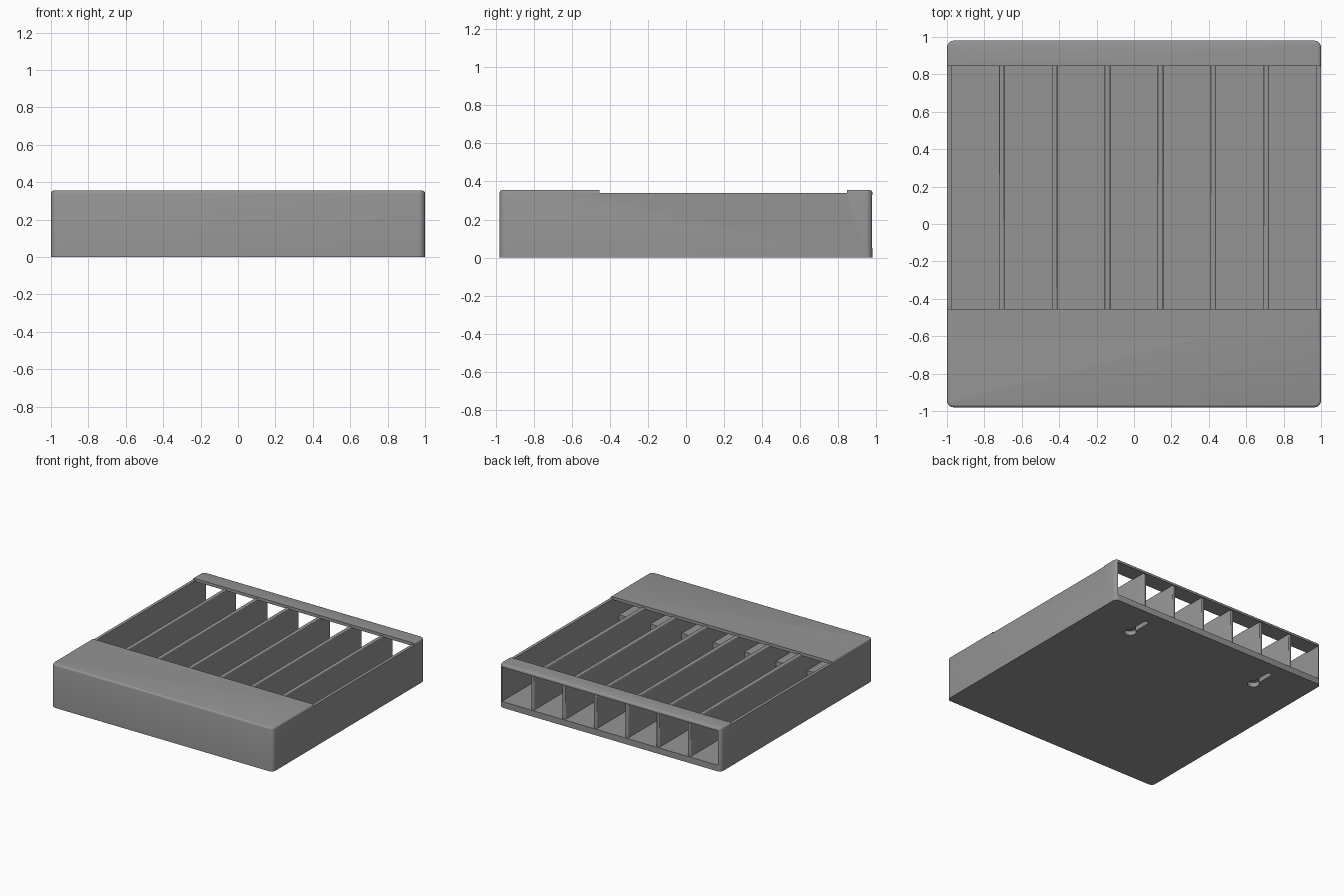
import bpy, bmesh, math

if "Cube" in bpy.data.objects:
    bpy.data.objects.remove(bpy.data.objects["Cube"])

W, D, H = 1.0, 0.98, 0.355      # half width, half depth, height
FLOOR = 0.05                    # floor thickness
WALL_TOP = 0.34                 # top of side walls and dividers in the open area
OPEN_FRONT, OPEN_BACK = -0.455, 0.845
WALL = 0.025

grey = bpy.data.materials.new("plain grey")
grey.diffuse_color = (0.3, 0.3, 0.3, 1)
grey.use_nodes = True
grey.node_tree.nodes["Principled BSDF"].inputs["Base Color"].default_value = grey.diffuse_color


def finish(bm, name):
    bmesh.ops.recalc_face_normals(bm, faces=bm.faces)
    me = bpy.data.meshes.new(name)
    bm.to_mesh(me)
    bm.free()
    ob = bpy.data.objects.new(name, me)
    bpy.context.collection.objects.link(ob)
    me.materials.append(grey)
    return ob


def box(name, x0, x1, y0, y1, z0, z1):
    bm = bmesh.new()
    bmesh.ops.create_cube(bm, size=1)
    for v in bm.verts:
        v.co = [a + (b - a) * (c + 0.5) for a, b, c in
                ((x0, x1, v.co.x), (y0, y1, v.co.y), (z0, z1, v.co.z))]
    return finish(bm, name)


def bevel_edges(ob, width, segments, rule):
    bm = bmesh.new()
    bm.from_mesh(ob.data)
    edges = [e for e in bm.edges if rule(*(v.co for v in e.verts))]
    bmesh.ops.bevel(bm, geom=edges, offset=width, segments=segments,
                    profile=0.5, affect='EDGES')
    bm.to_mesh(ob.data)
    bm.free()


def cut(ob, cutter):
    mod = ob.modifiers.new("cut", 'BOOLEAN')
    mod.operation = 'DIFFERENCE'
    mod.solver = 'EXACT'
    mod.object = cutter
    bpy.context.view_layer.objects.active = ob
    bpy.ops.object.modifier_apply(modifier=mod.name)
    bpy.data.objects.remove(cutter, do_unlink=True)


def keyhole(x, y_head, y_end, r_head, r_slot, z0, z1):
    # round head with a narrow round-ended slot toward the back
    a = math.asin(r_slot / r_head)
    pts = []
    for i in range(21):
        t = math.pi / 2 + a + (2 * math.pi - 2 * a) * i / 20
        pts.append((x + r_head * math.cos(t), y_head + r_head * math.sin(t)))
    for i in range(9):
        t = math.pi * i / 8
        pts.append((x + r_slot * math.cos(t), y_end - r_slot + r_slot * math.sin(t)))
    bm = bmesh.new()
    face = bm.faces.new([bm.verts.new((px, py, z0)) for px, py in pts])
    ext = bmesh.ops.extrude_face_region(bm, geom=[face])
    for g in ext['geom']:
        if isinstance(g, bmesh.types.BMVert):
            g.co.z = z1
    return finish(bm, "keyhole_cutter")


# rounded outer case
case = box("case", -W, W, -D, D, 0, H)
bevel_edges(case, 0.035, 5, lambda a, b: abs(a.z - b.z) > 0.1)
bevel_edges(case, 0.014, 3, lambda a, b: min(a.z, b.z) > H - 0.001)

# hollow inside, open at the back
cut(case, box("cavity", -W + WALL, W - WALL, -D + WALL, D + 0.1, FLOOR, H - 0.025))
# open top between the front cover and the rear bar, with slightly lowered side walls
cut(case, box("top_opening", -W + WALL, W - WALL, OPEN_FRONT, OPEN_BACK, 0.2, H + 0.1))
cut(case, box("wall_step", -W - 0.1, W + 0.1, OPEN_FRONT, OPEN_BACK, WALL_TOP, H + 0.1))
# hanging keyholes sunk into the underside
for x in (-0.6, 0.6):
    cut(case, keyhole(x, 0.67, 0.87, 0.045, 0.02, -0.05, 0.037))

# dividers between the seven compartments
for i in range(6):
    x = (i - 2.5) * 0.283
    d = box(f"divider_{i + 1}", x - 0.015, x + 0.015, -D + WALL - 0.005, D - 0.012,
            FLOOR - 0.005, WALL_TOP)
    bevel_edges(d, 0.008, 3, lambda a, b: min(a.z, b.z) > 0.3 and abs(a.y - b.y) > 0.1
                or min(a.y, b.y) > 0.9 and abs(a.z - b.z) > 0.1)

# raised step at the closed end of the compartments
box("inner_step", -W + WALL - 0.005, W - WALL + 0.005, -D + WALL - 0.005, -0.53,
    FLOOR - 0.005, 0.18)

# smooth rounded edges, sharp corners
bpy.ops.object.select_all(action='SELECT')
bpy.context.view_layer.objects.active = case
bpy.ops.object.shade_smooth_by_angle(angle=math.radians(35))
